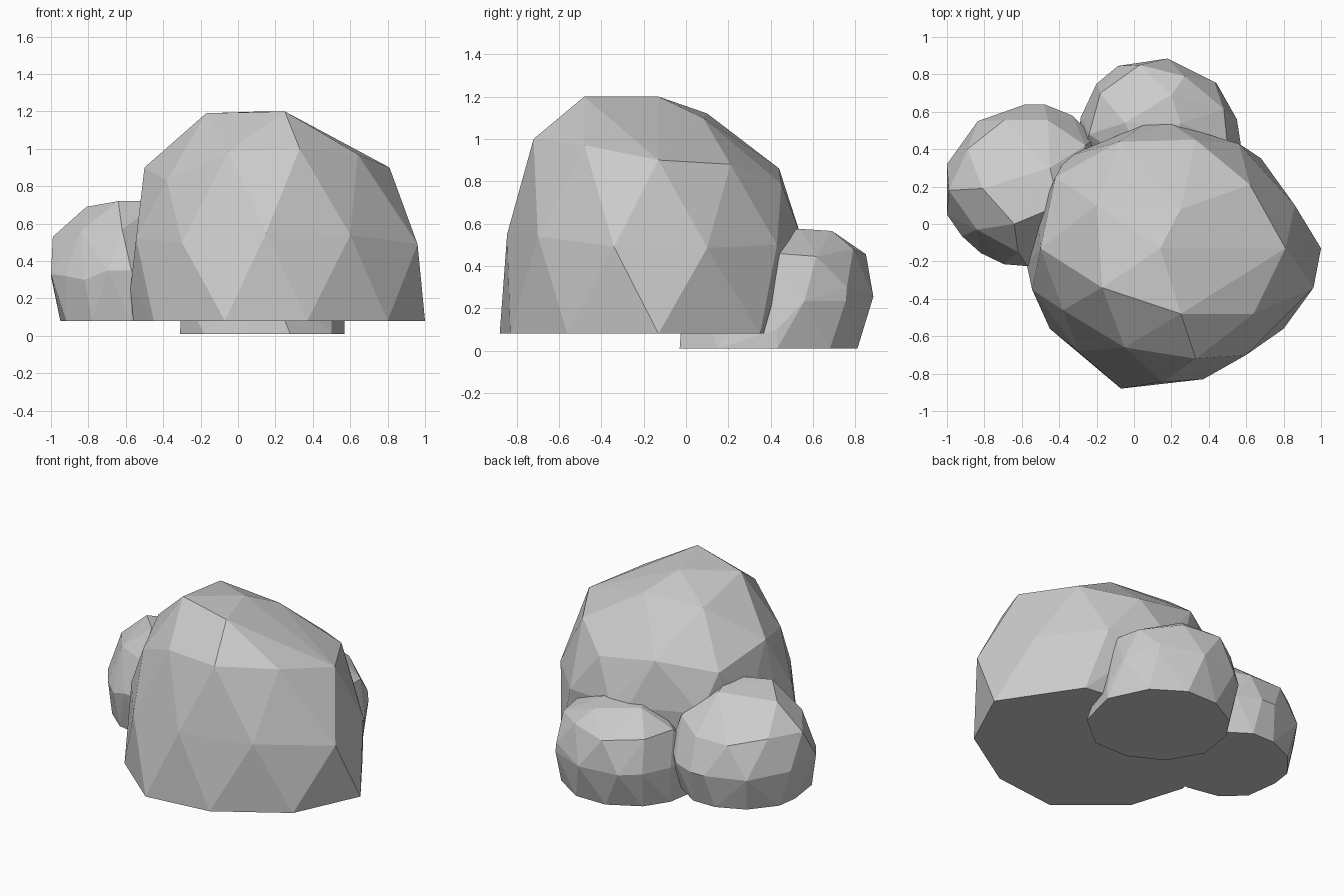
import bpy, bmesh


def rock(name, floor_z, floor, body):
    """Faceted boulder: convex shell over a flat base outline and surface points."""
    bm = bmesh.new()
    for x, y in floor:
        bm.verts.new((x, y, floor_z))
    for p in body:
        bm.verts.new(p)
    hull = bmesh.ops.convex_hull(bm, input=bm.verts)
    loose = [v for v in bm.verts if not v.link_faces]
    bmesh.ops.delete(bm, geom=loose, context='VERTS')
    # merge the base into one flat polygon
    base = [e for e in bm.edges if all(abs(v.co.z - floor_z) < 1e-4 for v in e.verts)]
    bmesh.ops.dissolve_limit(bm, angle_limit=0.02, verts=[], edges=base)
    bmesh.ops.recalc_face_normals(bm, faces=bm.faces)
    me = bpy.data.meshes.new(name)
    bm.to_mesh(me)
    bm.free()
    ob = bpy.data.objects.new(name, me)
    bpy.context.collection.objects.link(ob)
    return ob


# Large boulder: base, middle ring, shoulder ring, crown
rock("large_boulder", 0.08,
     [(1.0, -0.13), (0.8, -0.56), (0.37, -0.83), (-0.07, -0.88), (-0.45, -0.56),
      (-0.56, -0.21), (-0.5, 0.1), (-0.28, 0.34), (0.1, 0.38), (0.45, 0.38), (0.68, 0.35)],
     [(0.96, -0.34, 0.49), (0.86, 0.1, 0.485), (0.6, -0.7, 0.54), (0.15, -0.845, 0.55),
      (-0.3, -0.68, 0.5), (-0.545, -0.35, 0.52), (-0.575, -0.21, 0.25), (-0.51, 0.04, 0.55),
      (-0.36, 0.36, 0.55), (0.06, 0.535, 0.55), (0.19, 0.54, 0.55), (0.56, 0.43, 0.5),
      (0.33, -0.72, 1.0), (-0.05, -0.66, 0.985), (-0.38, -0.46, 0.83), (-0.5, -0.13, 0.9),
      (-0.42, 0.25, 0.8), (-0.08, 0.44, 0.86), (0.33, 0.45, 0.79), (0.62, 0.21, 0.88),
      (0.81, -0.13, 0.9), (0.64, -0.48, 0.97),
      (0.25, -0.48, 1.2), (-0.17, -0.34, 1.19), (0.14, -0.13, 1.2), (-0.2, 0.1, 1.12),
      (0.25, 0.08, 1.1)])

# Left boulder
rock("left_boulder", 0.08,
     [(-0.95, 0.2), (-0.92, -0.02), (-0.78, -0.14), (-0.57, -0.18), (-0.35, -0.1),
      (-0.2, 0.15), (-0.22, 0.42), (-0.46, 0.58), (-0.62, 0.58), (-0.8, 0.5), (-0.93, 0.34)],
     [(-1.0, 0.32, 0.32), (-1.0, 0.05, 0.33), (-0.92, -0.065, 0.32), (-0.82, -0.155, 0.3),
      (-0.695, -0.215, 0.35), (-0.57, -0.225, 0.35), (-0.835, 0.55, 0.3), (-0.58, 0.64, 0.3),
      (-0.48, 0.64, 0.3), (-0.33, 0.58, 0.3), (-0.21, 0.46, 0.35), (-0.18, 0.15, 0.35),
      (-0.99, 0.18, 0.53), (-0.89, 0.4, 0.54), (-0.695, 0.555, 0.5), (-0.46, 0.555, 0.5),
      (-0.26, 0.42, 0.54), (-0.84, -0.03, 0.56), (-0.62, -0.15, 0.57),
      (-0.81, 0.19, 0.69), (-0.64, 0.0, 0.72), (-0.4, 0.1, 0.72), (-0.45, 0.3, 0.7)])

# Back boulder
rock("back_boulder", 0.01,
     [(0.57, 0.43), (0.45, 0.68), (0.25, 0.81), (0.03, 0.81), (-0.17, 0.7), (-0.27, 0.55),
      (-0.31, 0.3), (-0.18, 0.08), (0.03, -0.03), (0.28, -0.03), (0.5, 0.15)],
     [(0.55, 0.56, 0.235), (0.44, 0.755, 0.235), (0.18, 0.885, 0.255), (-0.085, 0.845, 0.25),
      (-0.2, 0.75, 0.25), (-0.285, 0.57, 0.25), (0.57, 0.43, 0.1), (-0.3, 0.3, 0.25),
      (0.48, 0.615, 0.445), (0.43, 0.76, 0.3), (0.27, 0.79, 0.48), (0.03, 0.85, 0.455),
      (-0.18, 0.7, 0.46), (-0.24, 0.48, 0.46), (0.5, 0.42, 0.46), (0.12, 0.0, 0.4),
      (0.2, 0.69, 0.565), (0.25, 0.54, 0.575), (-0.05, 0.54, 0.575), (0.1, 0.25, 0.57)])
